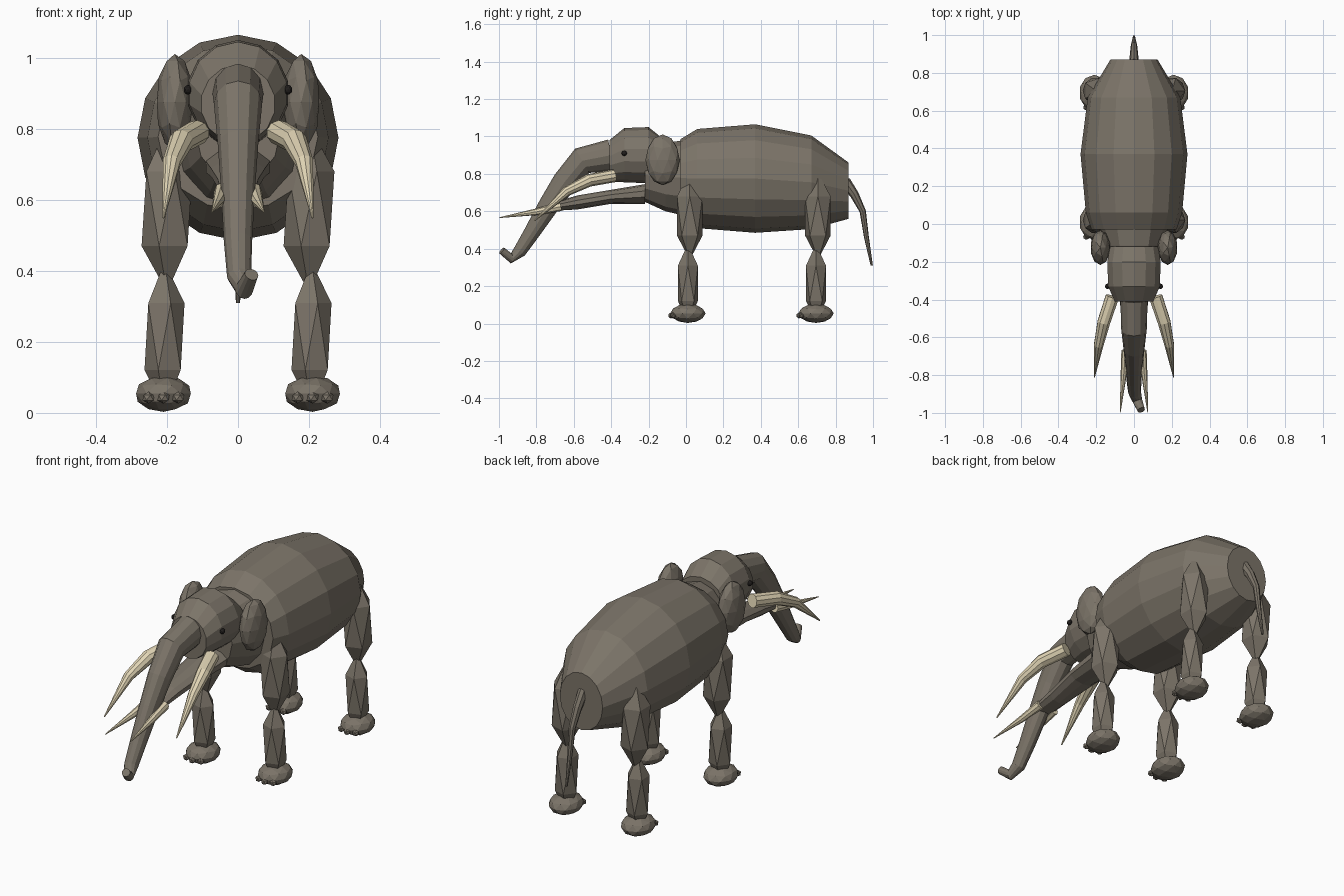
import bpy, bmesh, math
from mathutils import Vector

if "Cube" in bpy.data.objects:
    bpy.data.objects.remove(bpy.data.objects["Cube"])


def material(name, rgb):
    m = bpy.data.materials.new(name)
    m.diffuse_color = (*rgb, 1)
    m.use_nodes = True
    m.node_tree.nodes["Principled BSDF"].inputs["Base Color"].default_value = m.diffuse_color
    return m


HIDE = material("hide", (0.2, 0.175, 0.14))
IVORY = material("ivory", (0.75, 0.66, 0.46))
DARK = material("dark", (0.015, 0.013, 0.012))


def finish(name, bm, mat):
    bmesh.ops.recalc_face_normals(bm, faces=bm.faces)
    me = bpy.data.meshes.new(name)
    bm.to_mesh(me)
    bm.free()
    me.materials.append(mat)
    ob = bpy.data.objects.new(name, me)
    bpy.context.collection.objects.link(ob)
    return ob


def loft(name, stations, sides, mat, upright=False):
    """Skin elliptical rings; a station is (x, y, z, half width, half height)."""
    bm = bmesh.new()
    pts = [Vector(s[:3]) for s in stations]
    rings = []
    for i, s in enumerate(stations):
        t = pts[min(i + 1, len(pts) - 1)] - pts[max(i - 1, 0)]
        t = Vector((0, 1, 0)) if upright else t.normalized()
        side = (Vector((1, 0, 0)) - t * t.x).normalized()
        up = side.cross(t)
        ring = []
        for k in range(sides):
            a = 2 * math.pi * k / sides
            ring.append(bm.verts.new(pts[i] + side * s[3] * math.sin(a) + up * s[4] * math.cos(a)))
        rings.append(ring)
    for a, b in zip(rings, rings[1:]):
        for k in range(sides):
            n = (k + 1) % sides
            bm.faces.new((a[k], a[n], b[n], b[k]))
    bm.faces.new(rings[0])
    bm.faces.new(rings[-1])
    return finish(name, bm, mat)


def ball(name, loc, size, mat, detail=2):
    bm = bmesh.new()
    bmesh.ops.create_icosphere(bm, subdivisions=detail, radius=1)
    bmesh.ops.scale(bm, vec=size, verts=bm.verts)
    bmesh.ops.translate(bm, vec=loc, verts=bm.verts)
    return finish(name, bm, mat)


def rings(rows):
    """(y, half width, bottom z, top z) to centred stations."""
    return [(0, y, (lo + hi) / 2, w, (hi - lo) / 2) for y, w, lo, hi in rows]


# Trunk of the body, neck, head and lower jaw
loft("body", rings([(-0.03, 0.225, 0.57, 0.985), (0.06, 0.255, 0.51, 1.04),
                    (0.37, 0.283, 0.485, 1.065), (0.67, 0.245, 0.505, 1.005),
                    (0.87, 0.125, 0.56, 0.86)]), 16, HIDE, True)
loft("neck", rings([(-0.22, 0.12, 0.65, 0.94), (-0.11, 0.155, 0.6, 0.965),
                    (0.02, 0.19, 0.57, 0.985)]), 12, HIDE, True)
loft("head", rings([(-0.41, 0.105, 0.76, 0.98), (-0.33, 0.14, 0.755, 1.045),
                    (-0.2, 0.145, 0.75, 1.05), (-0.12, 0.13, 0.77, 0.985)]), 14, HIDE, True)
loft("lower_jaw", rings([(-0.75, 0.05, 0.6, 0.635), (-0.58, 0.06, 0.61, 0.685),
                         (-0.4, 0.08, 0.64, 0.715), (-0.22, 0.095, 0.64, 0.745)]), 10, HIDE, True)

# Trunk with its tip curled to one side, and tail
loft("trunk", [(0, -0.4, 0.9, 0.072, 0.085), (0, -0.555, 0.87, 0.068, 0.075),
               (0, -0.65, 0.755, 0.057, 0.066), (0, -0.735, 0.63, 0.048, 0.055),
               (0, -0.825, 0.485, 0.04, 0.043), (0.003, -0.89, 0.385, 0.034, 0.035),
               (0.018, -0.935, 0.348, 0.026, 0.027), (0.038, -0.985, 0.39, 0.02, 0.02)], 12, HIDE)
loft("tail", [(0, 0.85, 0.76, 0.025, 0.03), (0, 0.9, 0.69, 0.022, 0.024),
              (0, 0.945, 0.6, 0.017, 0.017), (0, 0.965, 0.46, 0.012, 0.013),
              (0, 0.993, 0.31, 0.006, 0.006)], 8, HIDE)

for side, s in (("left", 1), ("right", -1)):
    # Upper and lower tusks
    loft(f"upper_tusk_{side}", [(s * 0.115, -0.385, 0.79, 0.037, 0.035), (s * 0.16, -0.52, 0.765, 0.035, 0.034),
                                (s * 0.187, -0.64, 0.705, 0.026, 0.026),
                                (s * 0.21, -0.81, 0.55, 0.003, 0.003)], 10, IVORY)
    loft(f"lower_tusk_{side}", [(s * 0.045, -0.67, 0.625, 0.022, 0.024), (s * 0.055, -0.8, 0.597, 0.016, 0.018),
                                (s * 0.073, -0.998, 0.566, 0.002, 0.002)], 8, IVORY)
    # Ear and eye
    ball(f"ear_{side}", (s * 0.178, -0.125, 0.875), (0.053, 0.092, 0.136), HIDE)
    ball(f"eye_{side}", (s * 0.141, -0.33, 0.91), (0.012, 0.015, 0.014), DARK)
    # Legs with feet and three toes each
    for end, y in (("front", 0.01), ("back", 0.695)):
        tag = f"{end}_{side}"
        ball(f"upper_leg_{tag}", (s * 0.2, y + 0.01, 0.575), (0.08, 0.08, 0.235), HIDE, 1)
        ball(f"lower_leg_{tag}", (s * 0.207, y, 0.215), (0.063, 0.063, 0.21), HIDE, 1)
        ball(f"foot_{tag}", (s * 0.21, y, 0.054), (0.081, 0.095, 0.051), HIDE)
        for k in (-1, 0, 1):
            ball(f"toe_{tag}_{k + 2}", (s * 0.21 + k * 0.042, y - 0.09 + 0.012 * abs(k), 0.043),
                 (0.019, 0.016, 0.017), HIDE, 1)
